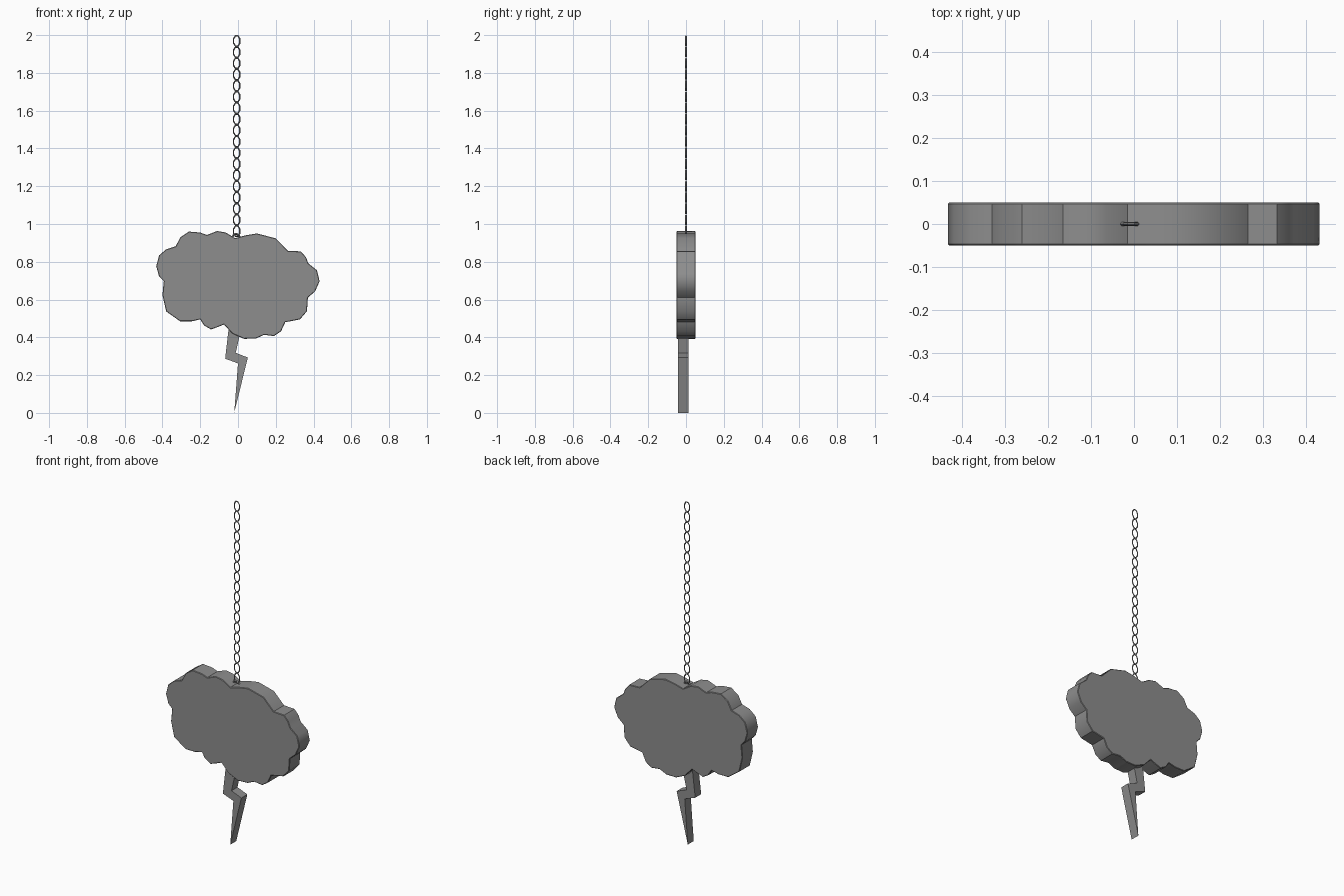
import bpy, bmesh, math

cube = bpy.data.objects.get("Cube")
if cube:
    bpy.data.objects.remove(cube, do_unlink=True)

GREY = (0.27, 0.27, 0.27, 1)
mat = bpy.data.materials.new("storm grey")
mat.use_nodes = True
mat.diffuse_color = GREY
mat.node_tree.nodes["Principled BSDF"].inputs["Base Color"].default_value = GREY


def finish(name, bm):
    """Turn a bmesh into a named grey object."""
    bmesh.ops.recalc_face_normals(bm, faces=bm.faces)
    mesh = bpy.data.meshes.new(name)
    bm.to_mesh(mesh)
    bm.free()
    mesh.materials.append(mat)
    obj = bpy.data.objects.new(name, mesh)
    bpy.context.collection.objects.link(obj)
    return obj


def slab(name, outline, y_front, y_back):
    """Extrude an (x, z) outline along y."""
    bm = bmesh.new()
    face = bm.faces.new([bm.verts.new((x, y_front, z)) for x, z in outline])
    grown = bmesh.ops.extrude_face_region(bm, geom=[face])["geom"]
    moved = [v for v in grown if isinstance(v, bmesh.types.BMVert)]
    bmesh.ops.translate(bm, verts=moved, vec=(0, y_back - y_front, 0))
    return finish(name, bm)


def smooth(obj, degrees):
    bpy.ops.object.select_all(action="DESELECT")
    obj.select_set(True)
    bpy.context.view_layer.objects.active = obj
    bpy.ops.object.shade_smooth_by_angle(angle=math.radians(degrees))


# Cloud: one puff per row, each starting at a notch
puffs = [
    [(-.015, .925), (-.065, .955), (-.11, .963)],
    [(-.165, .942), (-.20, .955), (-.26, .96), (-.305, .93)],
    [(-.33, .882), (-.38, .866), (-.418, .834), (-.433, .776), (-.418, .723)],
    [(-.393, .697), (-.40, .623), (-.38, .537), (-.307, .485), (-.243, .485)],
    [(-.20, .495), (-.18, .463), (-.143, .442), (-.106, .455)],
    [(-.074, .468), (-.03, .42), (.032, .392), (.095, .394)],
    [(.138, .413), (.19, .407), (.228, .432)],
    [(.25, .48), (.328, .495), (.365, .538)],
    [(.37, .61), (.408, .643), (.432, .697), (.418, .755)],
    [(.372, .792), (.36, .824), (.333, .855)],
    [(.265, .858), (.20, .924), (.10, .95), (.04, .94)],
]
cloud = slab("cloud", [p for row in puffs for p in row], -.05, .05)
rim = cloud.modifiers.new("soft_rim", "BEVEL")
rim.width = .003
rim.segments = 1
rim.limit_method = "ANGLE"
rim.angle_limit = math.radians(80)
smooth(cloud, 38)

# Lightning bolt hanging from the underside
bolt = [(-.048, .46), (-.068, .287), (0, .262), (-.02, 0),
        (.052, .293), (-.012, .318), (.02, .46)]
slab("lightning_bolt", bolt, -.043, .012)


def wire_loop(name, centre, half_w, half_h, sides, radius):
    """Closed loop of square wire standing in the xz plane."""
    bm = bmesh.new()
    rings = []
    for i in range(sides):
        a = math.tau * (i + .5) / sides
        ring = []
        for j in range(4):
            b = math.tau * j / 4
            r = radius * math.cos(b)
            ring.append(bm.verts.new((centre[0] + (half_w + r) * math.cos(a),
                                      centre[1] + radius * math.sin(b),
                                      centre[2] + (half_h + r) * math.sin(a))))
        rings.append(ring)
    for i in range(sides):
        p, q = rings[i], rings[(i + 1) % sides]
        for j in range(4):
            k = (j + 1) % 4
            bm.faces.new((p[j], p[k], q[k], q[j]))
    return finish(name, bm)


# Chain of identical links, top down
PITCH = .0592
for n in range(18):
    wire_loop(f"chain_link_{n + 1}", (-.007, 0, 1.969 - n * PITCH), .018, .029, 8, .004)

# Eyelet sunk into the top of the cloud
eyelet = wire_loop("eyelet", (-.01, 0, .928), .019, .019, 12, .005)
smooth(eyelet, 50)
